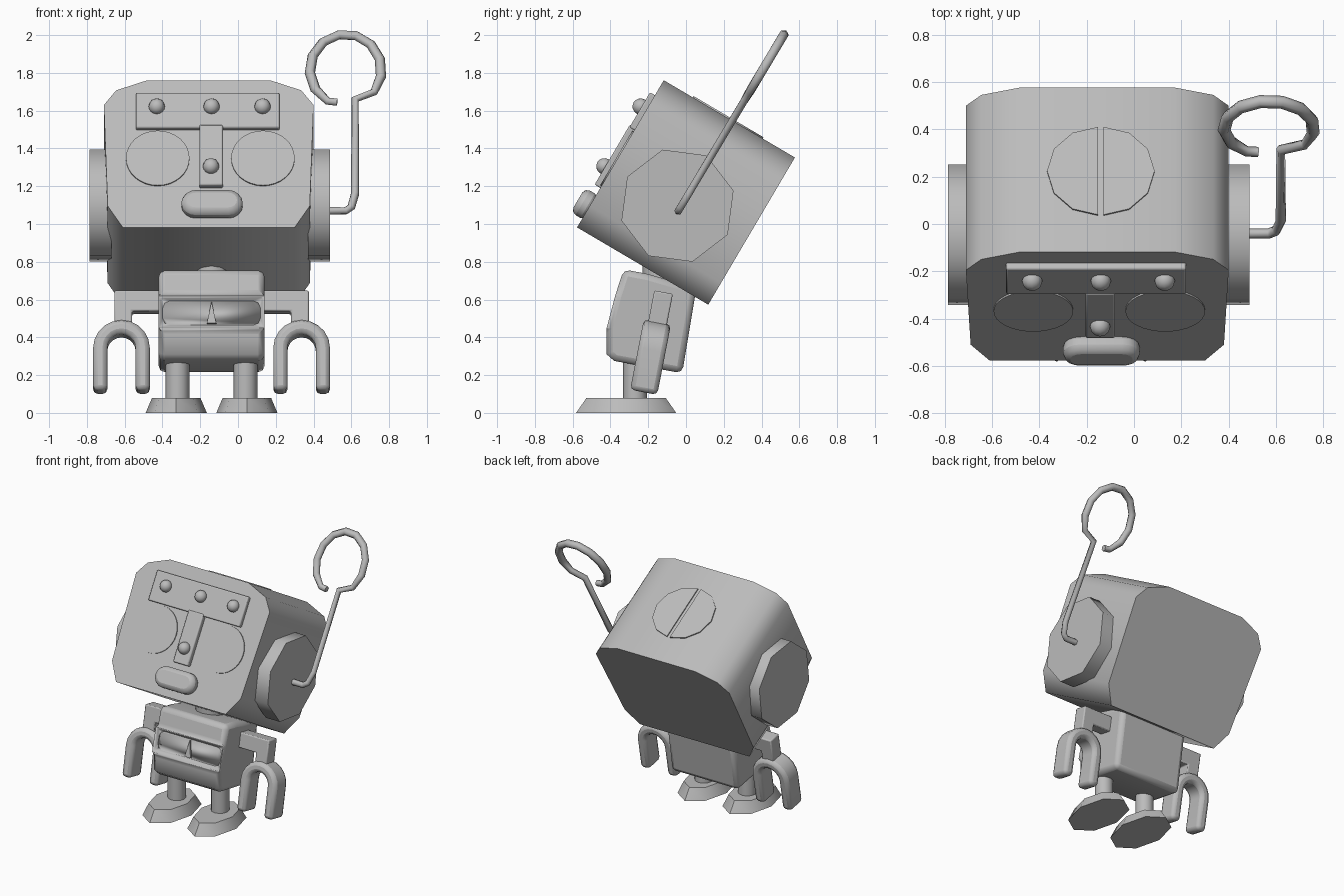
import bpy, bmesh
from math import sin, cos, pi, radians
from mathutils import Matrix, Vector

cube = bpy.data.objects.get("Cube")
if cube:
    bpy.data.objects.remove(cube, do_unlink=True)

grey = bpy.data.materials.new("plain_grey")
grey.use_nodes = True
grey.diffuse_color = (0.5, 0.5, 0.5, 1)
grey.node_tree.nodes["Principled BSDF"].inputs["Base Color"].default_value = (0.5, 0.5, 0.5, 1)

CX = -0.14  # body centre line
HEAD = Matrix.Translation((-0.155, 0, 1.167)) @ Matrix.Rotation(radians(-30.5), 4, 'X')


def finish(name, bm, matrix=None, bevel=0, angle=40):
    bmesh.ops.recalc_face_normals(bm, faces=bm.faces)
    mesh = bpy.data.meshes.new(name)
    bm.to_mesh(mesh)
    bm.free()
    ob = bpy.data.objects.new(name, mesh)
    bpy.context.collection.objects.link(ob)
    ob.matrix_world = matrix or Matrix()
    mesh.materials.append(grey)
    if bevel:
        mod = ob.modifiers.new("Bevel", 'BEVEL')
        mod.width, mod.segments = bevel, 2
        mod.limit_method, mod.angle_limit = 'ANGLE', radians(50)
    bpy.ops.object.select_all(action='DESELECT')
    ob.select_set(True)
    bpy.context.view_layer.objects.active = ob
    bpy.ops.object.shade_smooth_by_angle(angle=radians(angle))
    return ob


def prism_mesh(pts, axis, a, b):
    """Outline swept along one axis from a to b."""
    place = {'X': lambda p, q, t: (t, p, q), 'Y': lambda p, q, t: (p, t, q),
             'Z': lambda p, q, t: (p, q, t)}[axis]
    bm = bmesh.new()
    ends = [[bm.verts.new(place(p, q, t)) for p, q in pts] for t in (a, b)]
    for ring in ends:
        bm.faces.new(ring)
    for i in range(len(pts)):
        j = (i + 1) % len(pts)
        bm.faces.new((ends[0][i], ends[0][j], ends[1][j], ends[1][i]))
    return bm


def prism(name, pts, axis, a, b, matrix=None, bevel=0, angle=40):
    return finish(name, prism_mesh(pts, axis, a, b), matrix, bevel, angle)


def arc(cx, cy, r, start, end, n):
    return [(cx + r * cos(radians(start + (end - start) * i / n)),
             cy + r * sin(radians(start + (end - start) * i / n))) for i in range(n + 1)]


def rect(x0, x1, z0, z1):
    return [(x0, z0), (x1, z0), (x1, z1), (x0, z1)]


def ball(name, loc, r, matrix):
    bm = bmesh.new()
    bmesh.ops.create_uvsphere(bm, u_segments=12, v_segments=8, radius=r)
    finish(name, bm, matrix @ Matrix.Translation(loc), angle=60)


def tube(name, pts, r):
    curve = bpy.data.curves.new(name, 'CURVE')
    curve.dimensions = '3D'
    curve.bevel_depth, curve.bevel_resolution, curve.use_fill_caps = r, 1, True
    spline = curve.splines.new('POLY')
    spline.points.add(len(pts) - 1)
    for point, co in zip(spline.points, pts):
        point.co = (*co, 1)
        point.radius = 1.25 if co[2] > 1.7 else 1
    curve.materials.append(grey)
    ob = bpy.data.objects.new(name, curve)
    bpy.context.collection.objects.link(ob)


# Head: chamfered block, tipped back
half = [(0.325, 0.452), (0.49, 0.39), (0.555, 0.30), (0.535, -0.32), (0.455, -0.452)]
prism("head", half + [(-x, z) for x, z in reversed(half)], 'Y', -0.403, 0.403, HEAD, angle=60)

# Face, laid on the front of the head
F = -0.403
prism("brow_plate", rect(-0.385, 0.375, 0.145, 0.36), 'Y', F - 0.03, F + 0.02, HEAD, 0.008)
prism("nose_bar", rect(-0.05, 0.075, -0.21, 0.16), 'Y', F - 0.035, F + 0.02, HEAD, 0.008)
for i, x in enumerate((-0.275, 0.015, 0.285)):
    ball(f"brow_stud_{i + 1}", (x, F - 0.035, 0.27), 0.043, HEAD)
ball("nose_stud", (0.012, F - 0.04, -0.10), 0.043, HEAD)
for side, x in (("right", -0.27), ("left", 0.287)):
    prism(side + "_eye", arc(x, -0.03, 0.168, 0, 348.75, 31), 'Y', F - 0.008, F + 0.02, HEAD)
mouth = arc(0.105, -0.325, 0.075, -90, 90, 8) + arc(-0.07, -0.325, 0.075, 90, 270, 8)
prism("mouth", mouth, 'Y', F - 0.07, F + 0.02, HEAD, 0.03)

# Slotted disc on top of the head
for name, start, off in (("back", 90, 0.003), ("front", -90, 0.027)):
    prism("slot_disc_" + name, arc(off, -0.01, 0.215, start, start + 180, 6), 'Z', 0.44, 0.46, HEAD)

# Ear discs
for side, a, b in (("left", 0.37, 0.487), ("right", -0.67, -0.785)):
    prism(side + "_ear", arc(-0.045, 1.097, 0.307, 15, 330, 7), 'X', a, b, angle=50)

# Antenna: bent rod and open ring in one leaning plane
path = [(0.47, 1.07), (0.57, 1.07), (0.60, 1.09), (0.62, 1.16), (0.62, 1.66)]
path += arc(0.57, 1.815, 0.19, -38, 240, 10)
path += [(0.525, 1.645)]
tube("antenna", [(x, -0.04 + (z - 1.07) * 0.598, z) for x, z in path], 0.022)

# Neck
prism("neck", arc(CX, -0.13, 0.1, 0, 330, 11), 'Z', 0.6, 0.9)

# Torso with a sunken chest panel
side_line = [(-0.33, 0.76), (-0.375, 0.62), (-0.42, 0.45), (-0.42, 0.31), (-0.38, 0.275),
             (-0.02, 0.21), (0.055, 0.66), (-0.2, 0.735)]
bm = prism_mesh(side_line, 'X', CX - 0.28, CX + 0.28)
panel = min(bm.faces, key=lambda f: (f.calc_center_median() - Vector((CX, -0.3975, 0.535))).length)
bmesh.ops.inset_region(bm, faces=[panel], thickness=0.035, depth=0)
bmesh.ops.inset_region(bm, faces=[panel], thickness=0.03, depth=-0.025)
finish("torso", bm, bevel=0.035, angle=60)
prism("chest_pointer", [(CX - 0.025, -0.06), (CX + 0.025, -0.06), (CX, 0.06)], 'Y', -0.012, 0.02,
      Matrix.Translation((0, -0.375, 0.53)) @ Matrix.Rotation(radians(-14), 4, 'X'))

# Arms and claw hands, leaning with the torso
LEAN = Matrix.Rotation(radians(-11), 4, 'X')
for side, s in (("left", 1), ("right", -1)):
    elbow = [(0.25, 0.06), (0.515, 0.06), (0.515, -0.14), (0.42, -0.14), (0.42, -0.05), (0.25, -0.05)]
    prism(side + "_arm", [(CX + s * x, z) for x, z in elbow], 'Y', -0.05, 0.05,
          Matrix.Translation((0, -0.13, 0.58)) @ LEAN, 0.008)
    hx = CX + s * 0.477
    claw = [(hx + 0.15, -0.23)] + arc(hx, 0, 0.15, 0, 180, 10) + [(hx - 0.15, -0.23)]
    claw += [(hx - 0.075, -0.23)] + arc(hx, 0, 0.075, 180, 0, 10) + [(hx + 0.075, -0.23)]
    prism(side + "_claw", claw, 'Y', -0.073, 0.073,
          Matrix.Translation((0, -0.18, 0.335)) @ LEAN, 0.025, 60)

    # Legs and feet
    lx = CX + s * 0.18
    prism(side + "_leg", arc(lx, -0.27, 0.063, 0, 330, 11), 'Z', 0.06, 0.32)
    bm = bmesh.new()
    bmesh.ops.create_cone(bm, cap_ends=True, segments=8, radius1=1, radius2=0.79, depth=0.08)
    bmesh.ops.scale(bm, vec=(0.162, 0.265, 1), verts=bm.verts)
    finish(side + "_foot", bm, Matrix.Translation((CX + s * 0.187, -0.317, 0.04)))
